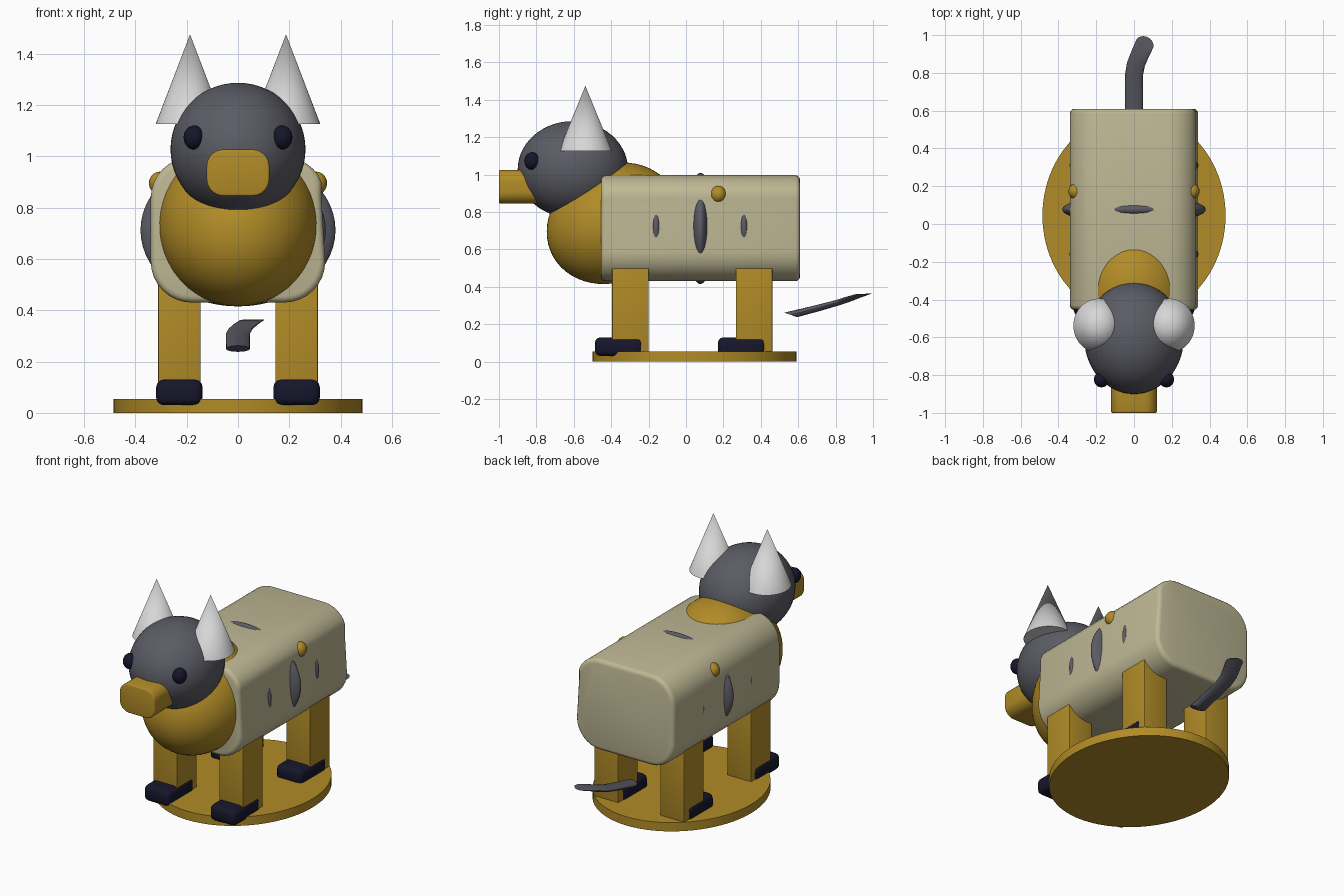
import bpy, bmesh
from math import radians, cos, sin, pi
from mathutils import Matrix, Vector, Euler

if "Cube" in bpy.data.objects:
    bpy.data.objects.remove(bpy.data.objects["Cube"], do_unlink=True)


def material(name, rgb):
    m = bpy.data.materials.new(name)
    m.use_nodes = True
    m.diffuse_color = (*rgb, 1)
    bsdf = next(n for n in m.node_tree.nodes if n.type == "BSDF_PRINCIPLED")
    bsdf.inputs["Base Color"].default_value = (*rgb, 1)
    bsdf.inputs["Roughness"].default_value = 0.7
    return m


GOLD = material("gold", (0.44, 0.26, 0.02))
CREAM = material("cream", (0.52, 0.48, 0.30))
GREY = material("slate_grey", (0.105, 0.105, 0.13))
WHITE = material("pale_grey", (0.68, 0.68, 0.68))
NAVY = material("navy", (0.008, 0.008, 0.025))


def finish(name, bm, mat, bevel=0.0, segments=3):
    """Bevel the hard edges, then turn the bmesh into a shaded object."""
    bmesh.ops.recalc_face_normals(bm, faces=bm.faces)
    if bevel:
        hard = [e for e in bm.edges if e.calc_face_angle(0) > radians(50)]
        bmesh.ops.bevel(bm, geom=hard, offset=bevel, segments=segments,
                        profile=0.5, affect="EDGES", clamp_overlap=True)
    mesh = bpy.data.meshes.new(name)
    bm.to_mesh(mesh)
    bm.free()
    mesh.materials.append(mat)
    ob = bpy.data.objects.new(name, mesh)
    bpy.context.collection.objects.link(ob)
    bpy.ops.object.select_all(action="DESELECT")
    ob.select_set(True)
    bpy.context.view_layer.objects.active = ob
    bpy.ops.object.shade_smooth_by_angle(angle=radians(35))
    return ob


def ellipsoid(name, centre, radii, mat, tilt=0.0, detail=40):
    bm = bmesh.new()
    place = Matrix.LocRotScale(Vector(centre), Euler((tilt, 0, 0)), Vector(radii))
    bmesh.ops.create_uvsphere(bm, u_segments=detail, v_segments=detail // 2,
                              radius=1, matrix=place)
    return finish(name, bm, mat)


def cone(name, centre, radii, height, mat, top=1.0, sides=48):
    bm = bmesh.new()
    place = Matrix.LocRotScale(Vector(centre), None, Vector((*radii, height)))
    bmesh.ops.create_cone(bm, cap_ends=True, segments=sides, radius1=1,
                          radius2=top, depth=1, matrix=place)
    return finish(name, bm, mat)


def box(name, low, high, mat, bevel=0.0):
    bm = bmesh.new()
    low, high = Vector(low), Vector(high)
    place = Matrix.LocRotScale((low + high) / 2, None, high - low)
    bmesh.ops.create_cube(bm, size=1, matrix=place)
    return finish(name, bm, mat, bevel)


def rounded_profile(half_width, z0, z1, r, steps=8):
    """Rounded rectangle in x and z, from the bottom left corner round."""
    corners = [(-1, z0 + r, pi), (1, z0 + r, 1.5 * pi), (1, z1 - r, 0), (-1, z1 - r, pi / 2)]
    return [(side * (half_width - r) + r * cos(start + pi / 2 * i / steps),
             z + r * sin(start + pi / 2 * i / steps))
            for side, z, start in corners for i in range(steps + 1)]


def prism(name, profile, y0, y1, mat, bevel):
    bm = bmesh.new()
    face = bm.faces.new([bm.verts.new((x, y0, z)) for x, z in profile])
    new = bmesh.ops.extrude_face_region(bm, geom=[face], use_keep_orig=True)["geom"]
    bmesh.ops.translate(bm, vec=(0, y1 - y0, 0),
                        verts=[v for v in new if isinstance(v, bmesh.types.BMVert)])
    return finish(name, bm, mat, bevel)


# Oval stand
cone("stand", (0, 0.045, 0.0275), (0.485, 0.545), 0.055, GOLD, sides=64)

# Body, with a shallow recess along its left wall above a lower ledge
outline = rounded_profile(0.34, 0.43, 0.997, 0.16)
outline = [(min(x, 0.325) if z > 0.62 else x, z) for x, z in outline]
prism("body", outline, -0.455, 0.61, CREAM, 0.025)

# Flat discs inside the body that break the surface as spots
for part, y, radii in (("front", -0.16, (0.342, 0.07, 0.27)),
                       ("middle", 0.077, (0.38, 0.075, 0.297)),
                       ("rear", 0.31, (0.342, 0.07, 0.27))):
    ellipsoid(part + "_spot_disc", (0, y, 0.712), radii, GREY, detail=56)

# Chest, head and snout
ellipsoid("chest", (0, -0.39, 0.74), (0.311, 0.367, 0.311), GOLD, radians(29), 56)
ellipsoid("head", (0, -0.605, 1.027), (0.263, 0.295, 0.259), GREY, detail=56)
prism("snout", rounded_profile(0.122, 0.845, 1.026, 0.065), -1.0, -0.72, GOLD, 0.008)

# Paired parts on each side
for label, s in (("left", 1), ("right", -1)):
    cone(label + "_ear", (s * 0.187, -0.538, 1.3), (0.134, 0.143), 0.35, WHITE, top=0)
    ellipsoid(label + "_eye", (s * 0.172, -0.823, 1.073), (0.04, 0.042, 0.047), NAVY, detail=24)
    ellipsoid(label + "_gold_spot", (s * 0.305, 0.173, 0.895), (0.042, 0.043, 0.045), GOLD, detail=24)
    for end, leg_y, hoof_y in (("front", -0.395, -0.487), ("rear", 0.267, 0.17)):
        x0, x1 = sorted((s * 0.146, s * 0.311))
        box(f"{end}_{label}_leg", (x0, leg_y, 0.05), (x1, leg_y + 0.195, 0.58), GOLD, 0.004)
        box(f"{end}_{label}_hoof", (x0 - 0.008, hoof_y, 0.03),
            (x1 + 0.008, hoof_y + 0.257, 0.13), NAVY, 0.03)

# Flattened tail, lofted through slanted rings
path = [(0, 0.56, 0.25), (0, 0.69, 0.283), (0, 0.79, 0.31), (0.01, 0.845, 0.327),
        (0.03, 0.895, 0.345), (0.055, 0.95, 0.362)]
bm = bmesh.new()
rings = []
for i, point in enumerate(path):
    t = i / (len(path) - 1)
    across = Vector((0.047, -0.015 * t, 0))
    along = Vector((0.01 * t, 0.035 + 0.007 * t, -0.012 + 0.014 * t))
    rings.append([bm.verts.new(Vector(point) + across * cos(a) + along * sin(a))
                  for a in (2 * pi * k / 20 for k in range(20))])
for a, b in zip(rings, rings[1:]):
    for k in range(20):
        j = (k + 1) % 20
        bm.faces.new((a[k], a[j], b[j], b[k]))
bm.faces.new(rings[0])
bm.faces.new(rings[-1])
finish("tail", bm, GREY)
